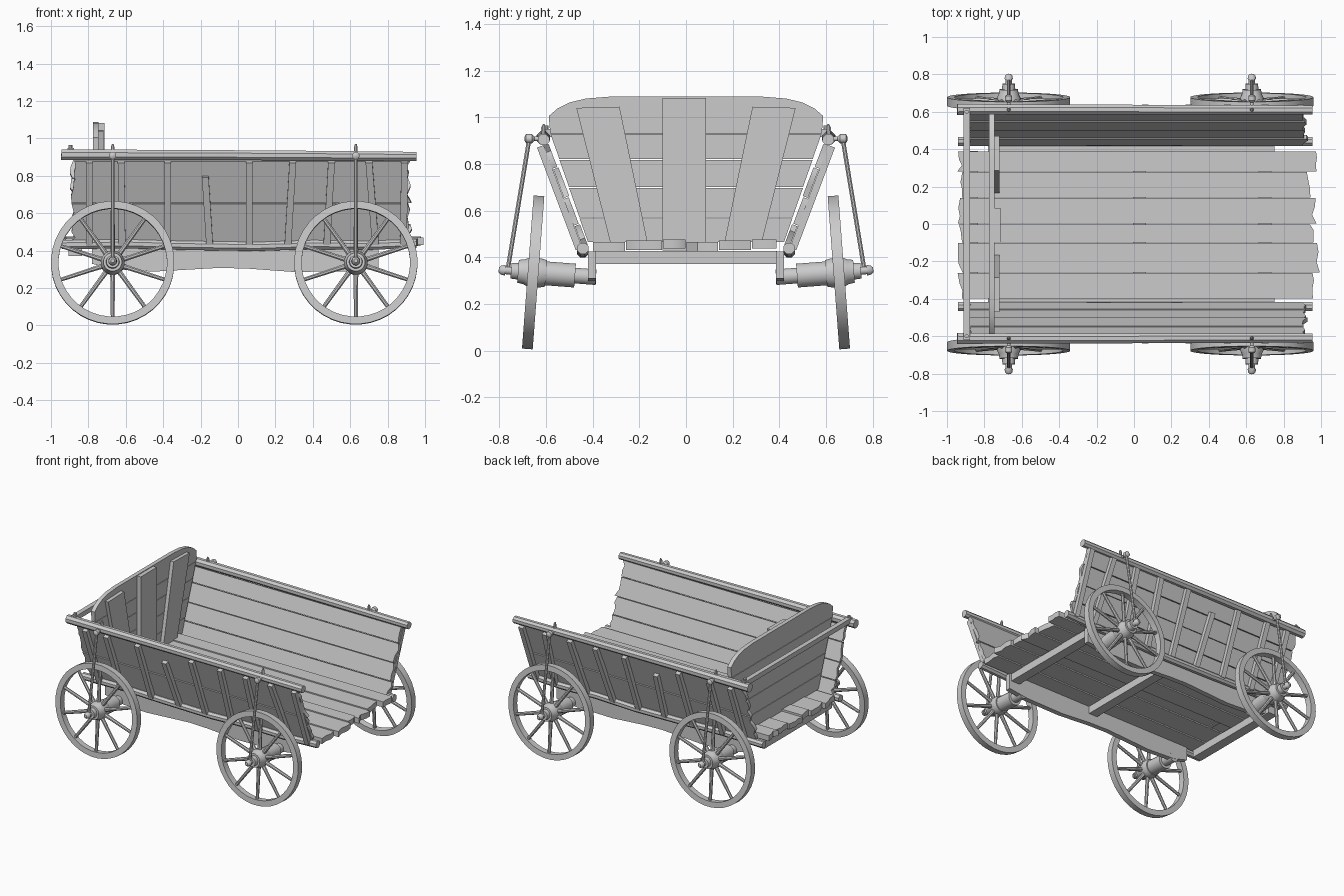
import bpy, bmesh, math, random
from mathutils import Vector, Matrix

random.seed(4)
cube = bpy.data.objects.get("Cube")
if cube:
    bpy.data.objects.remove(cube)

grey = bpy.data.materials.new("weathered_grey")
grey.use_nodes = True
COLOR = (0.6, 0.6, 0.6, 1)
grey.diffuse_color = COLOR
grey.node_tree.nodes["Principled BSDF"].inputs["Base Color"].default_value = COLOR
parts = []


def finish(name, bm):
    bmesh.ops.remove_doubles(bm, verts=bm.verts, dist=0.0002)
    bmesh.ops.recalc_face_normals(bm, faces=bm.faces)
    mesh = bpy.data.meshes.new(name)
    bm.to_mesh(mesh)
    bm.free()
    mesh.materials.append(grey)
    obj = bpy.data.objects.new(name, mesh)
    bpy.context.collection.objects.link(obj)
    parts.append(obj)
    return obj


def frame(origin, ex, ey, ez):
    m = Matrix((ex, ey, ez)).transposed().to_4x4()
    m.translation = origin
    return m


def slab(name, outline, thick, m, base=0.0):
    """Flat board: 2D outline extruded along the local z of frame m."""
    bm = bmesh.new()
    low = [bm.verts.new(m @ Vector((u, v, base))) for u, v in outline]
    high = [bm.verts.new(m @ Vector((u, v, base + thick))) for u, v in outline]
    bm.faces.new(low)
    bm.faces.new(high)
    for i in range(len(low)):
        j = (i + 1) % len(low)
        bm.faces.new((low[i], low[j], high[j], high[i]))
    return finish(name, bm)


def tube(name, pts, radii, segs=10, axis=None, caps=True):
    """Rings of the given radii around a path."""
    pts = [Vector(p) for p in pts]
    q = Vector(axis or pts[-1] - pts[0]).to_track_quat('Z', 'Y')
    bm = bmesh.new()
    rings = []
    for p, r in zip(pts, radii):
        angles = [2 * math.pi * (i + 0.5) / segs for i in range(segs)]
        rings.append([bm.verts.new(p + q @ Vector((r * math.cos(a), r * math.sin(a), 0))) for a in angles])
    for a, b in zip(rings, rings[1:]):
        for i in range(segs):
            j = (i + 1) % segs
            bm.faces.new((a[i], a[j], b[j], b[i]))
    if caps:
        bm.faces.new(rings[0])
        bm.faces.new(rings[-1])
    return finish(name, bm)


def rect(x0, x1, y0, y1):
    return [(x0, y0), (x1, y0), (x1, y1), (x0, y1)]


def plank(x0, x1, y0, y1, rough=0.012):
    """Long board outline with worn, broken ends."""
    def wear():
        return random.uniform(-rough, rough)
    right = [(x1 + wear(), y0 + (y1 - y0) * t) for t in (0, 0.35, 0.7, 1)]
    left = [(x0 + wear(), y0 + (y1 - y0) * t) for t in (1, 0.6, 0.3, 0)]
    return right + left


# Floor planks
flat = Matrix.Identity(4)
edges = [-0.4, -0.26, -0.1, 0.0, 0.14, 0.28, 0.39]
ends = [0.965, 0.985, 0.95, 0.965, 0.93, 0.975]
for i, end in enumerate(ends):
    lift = 0.425 + 0.006 * (i % 3)
    slab("floor_plank", plank(-0.93, end, edges[i] + 0.002, edges[i + 1] - 0.002, 0.015),
         0.04, flat, lift)

# Beams under the floor
for x in (0.7, 0.03, -0.87):
    slab("floor_beam", rect(x - 0.035, x + 0.035, -0.39, 0.39), 0.055, flat, 0.372)

# Both sides of the body
TILT = math.atan2(0.17, 0.45)
for s, side in ((-1, "right"), (1, "left")):
    wall = frame((0, s * 0.42, 0.45), (1, 0, 0),
                 (0, s * math.sin(TILT), math.cos(TILT)), (0, s * math.cos(TILT), -math.sin(TILT)))
    rows = [0.0, 0.1, 0.225, 0.36, 0.47]
    for i in range(4):
        slab(side + "_wall_plank", plank(-0.885, 0.915, rows[i] + 0.002, rows[i + 1] - 0.002, 0.015),
             0.024, wall, 0.004 * (i % 2))

    # Posts: foot x, head x, head height along the wall
    posts = [(-0.795, -0.795, 0.47), (-0.62, -0.625, 0.47), (-0.375, -0.375, 0.47),
             (-0.152, -0.175, 0.385), (0.06, 0.06, 0.47), (0.267, 0.293, 0.47),
             (0.475, 0.5, 0.47), (0.735, 0.7, 0.47), (0.885, 0.89, 0.47)]
    for foot, head, h in posts:
        w = 0.018
        slab(side + "_post", [(foot - w, 0), (foot + w, 0), (head + w, h), (head - w, h)],
             0.03, wall, 0.026)

    # Rails
    tube(side + "_top_rail", [(-0.945, s * 0.612, 0.912), (-0.3, s * 0.612, 0.912),
                              (0.4, s * 0.61, 0.908), (0.955, s * 0.61, 0.904)],
         [0.031, 0.029, 0.028, 0.026], 8)
    xs = [-0.94, -0.6, -0.3, 0.1, 0.4, 0.7, 0.955]
    zs = [0.432, 0.436, 0.428, 0.422, 0.432, 0.428, 0.438]
    tube(side + "_bottom_rail", [(x, s * 0.442, z) for x, z in zip(xs, zs)], [0.026] * 7, 8)

    # Side board that carries the axles
    upright = frame((0, s * 0.385, 0), (1, 0, 0), (0, 0, 1), (0, s, 0))
    slab(side + "_side_board", [(-0.78, 0.425), (-0.78, 0.33), (-0.67, 0.3), (-0.45, 0.288),
                                (-0.1, 0.308), (0.05, 0.304), (0.3, 0.286), (0.6, 0.29),
                                (0.75, 0.31), (0.75, 0.425)], 0.036, upright)

    # Bolts on the rear crossbar
    tube(side + "_crossbar_bolt", [(-0.895, s * 0.6, 0.9), (-0.895, s * 0.6, 0.965)], [0.011] * 2, 8)

    # Wheels, hubs and stay rods
    for x, end in ((-0.67, "rear"), (0.63, "front")):
        name = side + "_" + end
        center = Vector((x, s * 0.655, 0.335))
        axis = Vector((0, s, 0.076)).normalized()
        up = Vector((0, -s * 0.076, 1)).normalized()
        along = Vector((1, 0, 0))

        hw, outer, inner = 0.023, 0.33, 0.29
        tube(name + "_rim", [center + axis * d for d in (-hw, hw, hw, -hw, -hw)],
             [outer, outer, inner, inner, outer], 40, axis, False)
        for k in range(10):
            a = math.radians(18 + 36 * k)
            d = along * math.cos(a) + up * math.sin(a)
            tube(name + "_spoke", [center + d * 0.03, center + d * 0.1, center + d * 0.3],
                 [0.016, 0.013, 0.011], 8)
        hub = [(-0.27, 0.034), (-0.18, 0.034), (-0.18, 0.052), (-0.055, 0.052), (-0.055, 0.058),
               (-0.03, 0.064), (0.02, 0.064), (0.04, 0.054), (0.065, 0.05), (0.065, 0.036),
               (0.095, 0.034), (0.095, 0.017), (0.12, 0.017), (0.12, 0.023), (0.138, 0.02), (0.148, 0.01)]
        tube(name + "_hub", [center + axis * d for d, r in hub], [r for d, r in hub], 16, axis)

        tube(name + "_stay_rod", [center + axis * 0.11, (x, s * 0.672, 0.905)], [0.01] * 2, 8)
        tube(name + "_stay_hook", [(x, s * y, 0.908) for y in (0.6, 0.65, 0.66, 0.685, 0.692)],
             [0.01, 0.01, 0.02, 0.02, 0.008], 10)
        tube(name + "_stay_pin", [(x, s * 0.612, 0.9), (x, s * 0.612, 0.955), (x, s * 0.608, 0.97)],
             [0.012, 0.01, 0.005], 8)

# Rear crossbar between the top rails
slab("rear_crossbar", rect(-0.912, -0.878, -0.62, 0.62), 0.035, flat, 0.915)

# Headboard planks, widening upwards to a rounded top
head = frame((-0.775, 0, 0), (0, 1, 0), (0, 0, 1), (1, 0, 0))
levels = [0.465, 0.57, 0.7, 0.82, 0.93]


def half_width(z):
    return 0.42 + (z - 0.465) * 0.345


for z0, z1 in zip(levels, levels[1:]):
    a, b = half_width(z0), half_width(z1)
    slab("headboard_plank", [(-a, z0), (a, z0), (b, z1 - 0.003), (-b, z1 - 0.003)], 0.03, head)
arc = [(0.582, 0.93), (0.588, 1.005), (0.55, 1.038), (0.5, 1.063), (0.43, 1.08), (0.33, 1.088)]
slab("headboard_top", arc + [(-y, z) for y, z in reversed(arc)], 0.03, head)

# Headboard battens
slab("center_batten", rect(-0.1, 0.085, 0.43, 1.083), 0.03, head, 0.03)
for s in (-1, 1):
    slab("slanted_batten", [(s * 0.165, 0.465), (s * 0.325, 0.465), (s * 0.47, 1.04),
                            (s * 0.285, 1.045)], 0.026, head, 0.03)

# Smooth round parts, keep board edges sharp
bpy.ops.object.select_all(action='DESELECT')
for obj in parts:
    obj.select_set(True)
bpy.context.view_layer.objects.active = parts[0]
bpy.ops.object.shade_smooth_by_angle(angle=math.radians(40))
